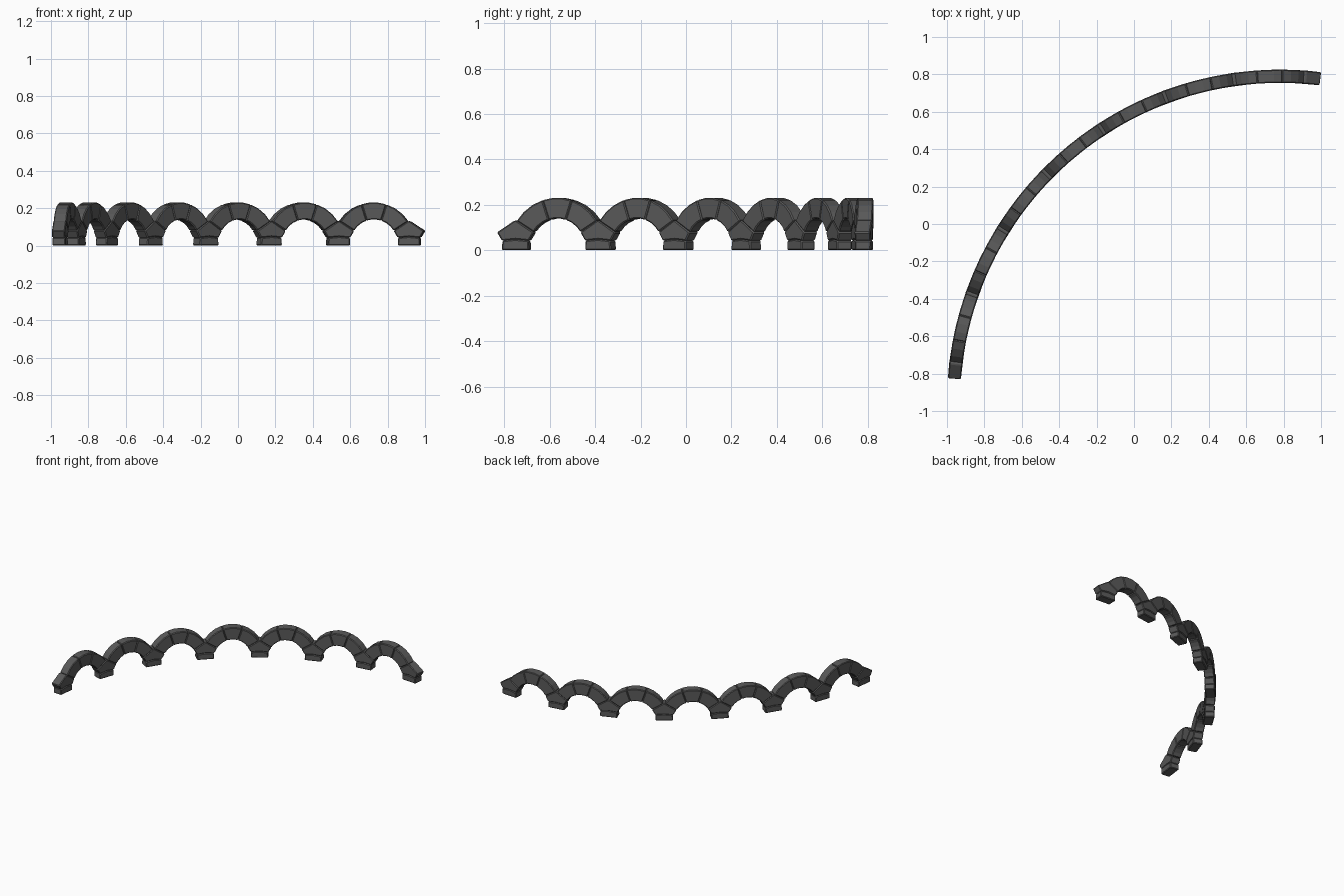
import bpy, bmesh
from math import sin, cos, radians, pi

if "Cube" in bpy.data.objects:
    bpy.data.objects.remove(bpy.data.objects["Cube"])

# Plan curve of the arcade and the profile of one arch
CX, CY, R = 0.782, -0.957, 1.747
FIRST, STEP, ARCHES = radians(85.6), radians(12.5), 7
HALF_DEPTH = 0.035
HALF_SPAN = R * STEP / 2
ARCH_Z, R_IN, R_OUT = 0.013, 0.127, 0.218

stone = bpy.data.materials.new("dark_stone")
stone.diffuse_color = (0.1, 0.1, 0.1, 1)
stone.use_nodes = True
stone.node_tree.nodes["Principled BSDF"].inputs["Base Color"].default_value = stone.diffuse_color


def bend(angle, s, d, z):
    """Wrap a point (along, across, up) around the plan curve."""
    a = angle + s / R
    return (CX + (R + d) * cos(a), CY + (R + d) * sin(a), z)


def block(name, angle, profile):
    """Stone with a closed (along, up) profile, extruded across the wall."""
    bm = bmesh.new()
    sides = [[bm.verts.new(bend(angle, s, d, z)) for s, z in profile]
             for d in (-HALF_DEPTH, HALF_DEPTH)]
    n = len(profile)
    bm.faces.new(sides[0])
    bm.faces.new(sides[1][::-1])
    for i in range(n):
        j = (i + 1) % n
        bm.faces.new((sides[0][i], sides[1][i], sides[1][j], sides[0][j]))
    bmesh.ops.recalc_face_normals(bm, faces=bm.faces)
    # Chamfer the hard edges, leaving the curved arch facets alone
    hard = [e for e in bm.edges if e.calc_face_angle() > radians(25)]
    bmesh.ops.bevel(bm, geom=hard, offset=0.005, segments=1, affect='EDGES')
    mesh = bpy.data.meshes.new(name)
    bm.to_mesh(mesh)
    bm.free()
    mesh.materials.append(stone)
    obj = bpy.data.objects.new(name, mesh)
    bpy.context.collection.objects.link(obj)


def voussoir(a0, a1, steps=3):
    """Ring-segment profile between two angles (degrees)."""
    angs = [radians(a0 + (a1 - a0) * i / steps) for i in range(steps + 1)]
    outer = [(R_OUT * cos(a), ARCH_Z + R_OUT * sin(a)) for a in angs]
    inner = [(R_IN * cos(a), ARCH_Z + R_IN * sin(a)) for a in angs]
    return outer + inner[::-1]


# Piers: a foot block and a pentagonal springer stone
foot = [(-0.061, 0), (0.061, 0), (0.059, 0.042), (0, 0.048), (-0.059, 0.042)]
springer = [(-0.061, 0.042), (0, 0.048), (0.061, 0.042), (0.083, 0.079),
            (0.004, 0.131), (-0.004, 0.131), (-0.083, 0.079)]
for i in range(ARCHES + 1):
    angle = FIRST + i * STEP
    block(f"pier_foot_{i}", angle, foot)
    block(f"springer_{i}", angle, springer)

# Arches: a keystone between two voussoirs
for i in range(ARCHES):
    angle = FIRST + (i + 0.5) * STEP
    block(f"arch_stone_a_{i}", angle, voussoir(32, 72))
    block(f"keystone_{i}", angle, voussoir(72, 108))
    block(f"arch_stone_b_{i}", angle, voussoir(108, 148))
